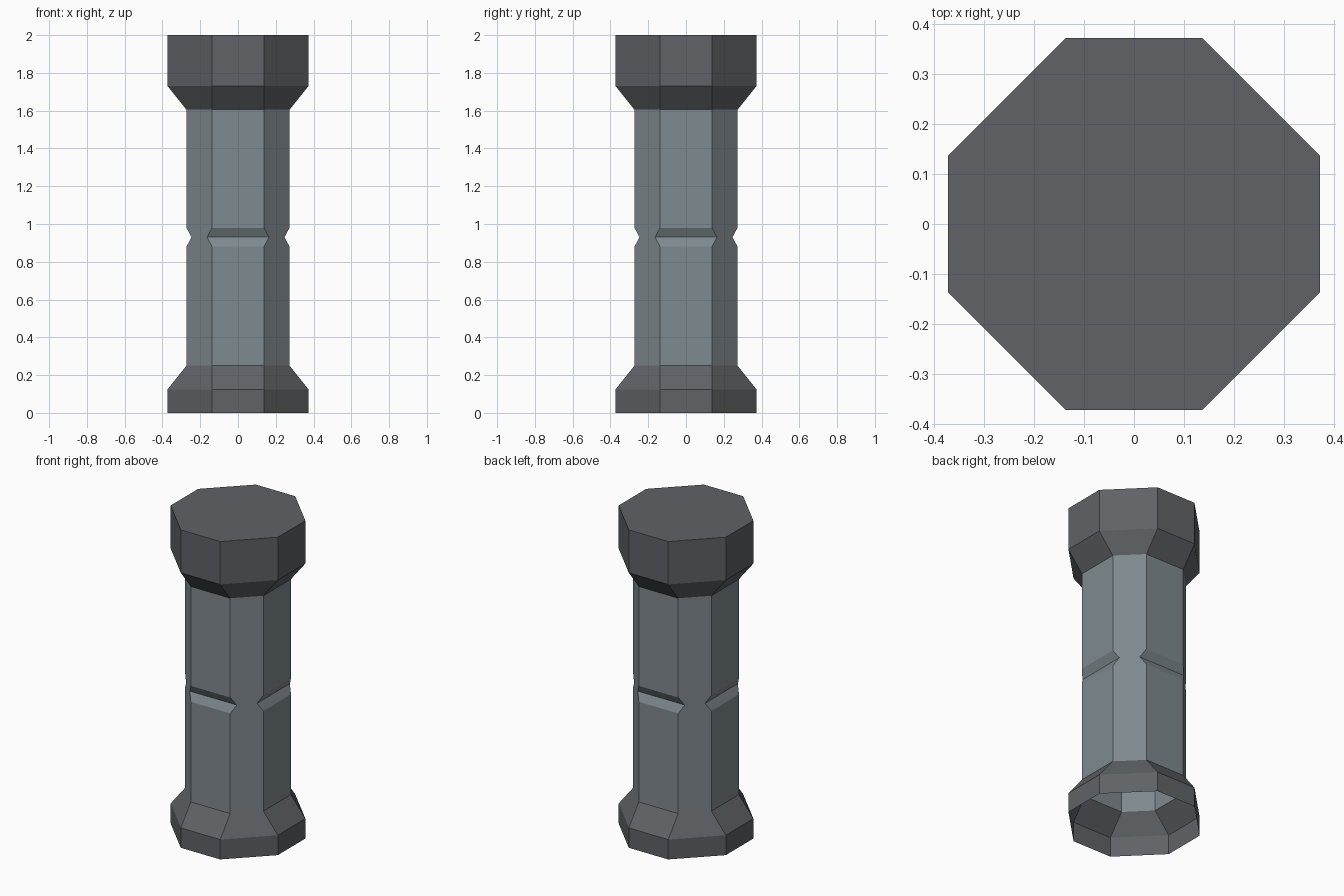
import bpy, bmesh

if "Cube" in bpy.data.objects:
    bpy.data.objects.remove(bpy.data.objects["Cube"])


def material(name, rgb):
    m = bpy.data.materials.new(name)
    m.diffuse_color = (*rgb, 1.0)
    m.use_nodes = True
    m.node_tree.nodes["Principled BSDF"].inputs["Base Color"].default_value = m.diffuse_color
    return m


dark = material("dark grey stone", (0.115, 0.122, 0.132))
light = material("blue grey stone", (0.212, 0.252, 0.272))

# profile rings from bottom to top: height, half extent, half width of the straight sides
RINGS = [
    (0.00, 0.373, 0.137), (0.125, 0.373, 0.137),   # base
    (0.25, 0.273, 0.137),                          # shaft foot
    (0.88, 0.273, 0.137), (0.93, 0.246, 0.164), (0.98, 0.273, 0.137),  # V notch
    (1.605, 0.273, 0.137),                         # shaft head
    (1.73, 0.373, 0.137), (2.00, 0.373, 0.137),    # capital
]


def octagon(bm, z, h, w):
    pts = [(w, -h), (h, -w), (h, w), (w, h), (-w, h), (-h, w), (-h, -w), (-w, -h)]
    return [bm.verts.new((x, y, z)) for x, y in pts]


# column shell, open underneath
bm = bmesh.new()
rings = [octagon(bm, *r) for r in RINGS]
for lo, hi in zip(rings, rings[1:]):
    for i in range(8):
        j = (i + 1) % 8
        bm.faces.new((lo[i], lo[j], hi[j], hi[i]))
bm.faces.new(rings[-1])

# shaft is light, base and capital are dark
for f in bm.faces:
    z = f.calc_center_median().z
    f.material_index = 1 if 0.25 < z < 1.605 else 0
    f.smooth = False

me = bpy.data.meshes.new("column")
bm.to_mesh(me)
bm.free()
me.materials.append(dark)
me.materials.append(light)
column = bpy.data.objects.new("column", me)
bpy.context.scene.collection.objects.link(column)
